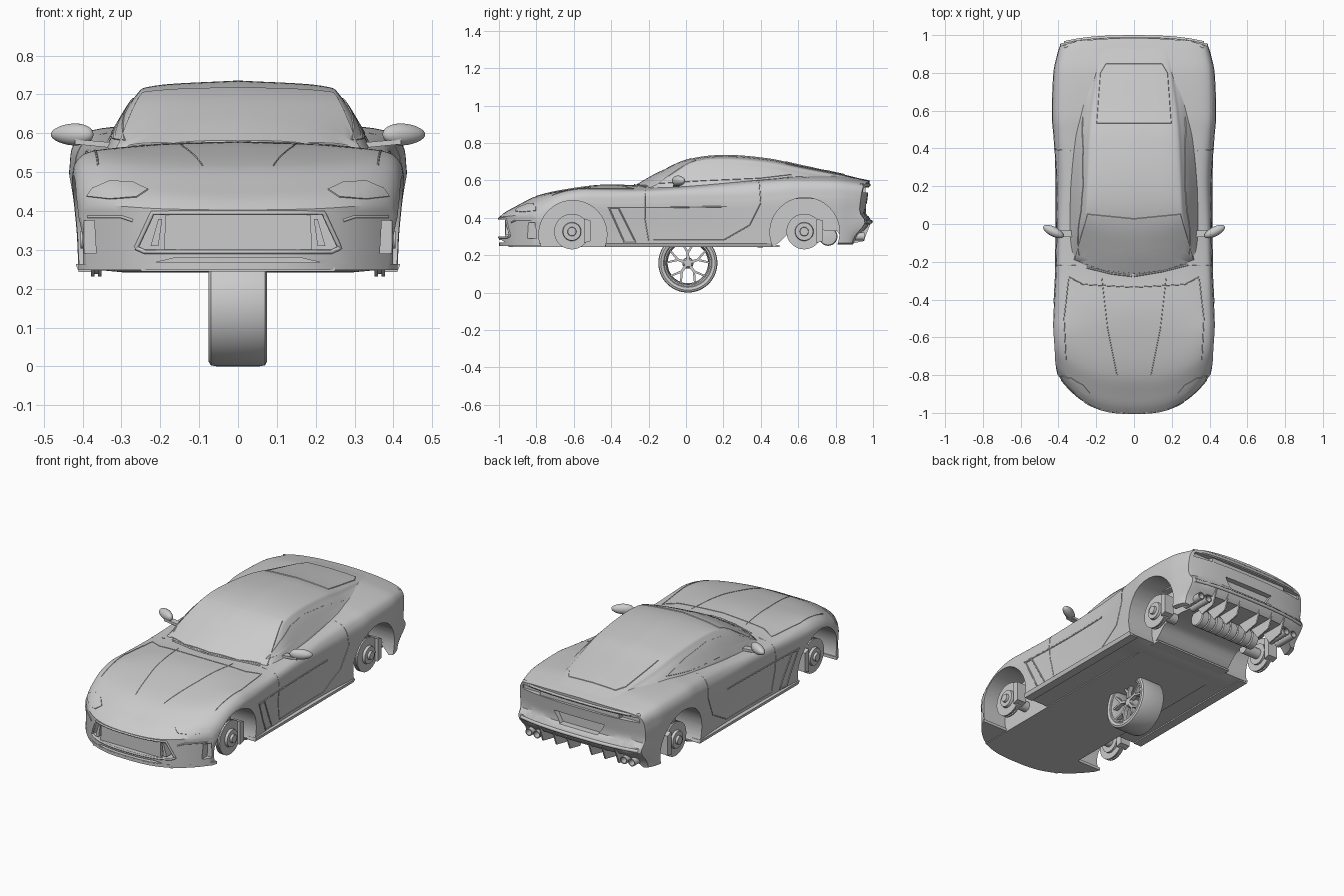
import bpy, bmesh, math
from mathutils import Vector
from mathutils.bvhtree import BVHTree

if "Cube" in bpy.data.objects:
    bpy.data.objects.remove(bpy.data.objects["Cube"])


def finish(bm, name, mirror=False, angle=30):
    if mirror:
        bmesh.ops.mirror(bm, geom=bm.verts[:] + bm.edges[:] + bm.faces[:], axis='X', merge_dist=1e-5)
    bmesh.ops.remove_doubles(bm, verts=bm.verts[:], dist=1e-5)
    bmesh.ops.recalc_face_normals(bm, faces=bm.faces[:])
    me = bpy.data.meshes.new(name)
    bm.to_mesh(me)
    bm.free()
    smooth(me, angle)
    ob = bpy.data.objects.new(name, me)
    bpy.context.collection.objects.link(ob)
    return ob


def smooth(me, angle=30):
    me.polygons.foreach_set("use_smooth", [True] * len(me.polygons))
    me.set_sharp_from_angle(angle=math.radians(angle))


def curve_at(rows, t):
    """Smooth interpolation of rows (t, a, b, ...)."""
    t = min(max(t, rows[0][0]), rows[-1][0])
    k = next(i for i in range(len(rows) - 1) if t <= rows[i + 1][0])
    p, q = rows[k], rows[k + 1]
    a, b = rows[max(k - 1, 0)], rows[min(k + 2, len(rows) - 1)]
    h = q[0] - p[0]
    s = (t - p[0]) / h
    out = []
    for i in range(1, len(p)):
        m0 = (q[i] - a[i]) / (q[0] - a[0]) * h
        m1 = (b[i] - p[i]) / (b[0] - p[0]) * h
        out.append((2*s**3 - 3*s*s + 1) * p[i] + (s**3 - 2*s*s + s) * m0
                   + (3*s*s - 2*s**3) * q[i] + (s**3 - s*s) * m1)
    return out


def place(axis, u, v, a):
    return Vector({'x': (a, u, v), 'y': (u, a, v), 'z': (u, v, a)}[axis])


def prism(name, pts, axis, lo, hi, mirror=False):
    bm = bmesh.new()
    A, B = ([bm.verts.new(place(axis, u, v, a)) for u, v in pts] for a in (lo, hi))
    bm.faces.new(A)
    bm.faces.new(B)
    for i in range(len(pts)):
        j = (i + 1) % len(pts)
        bm.faces.new((A[i], A[j], B[j], B[i]))
    return finish(bm, name, mirror)


def lathe(name, prof, axis, u, v, mirror=False, steps=48):
    """Spin a profile of (along axis, radius) around an axis through u, v."""
    bm = bmesh.new()
    vs = [bm.verts.new(place(axis, u, v + r, a)) for a, r in prof]
    es = [bm.edges.new(e) for e in zip(vs, vs[1:])]
    bmesh.ops.spin(bm, geom=vs + es, cent=place(axis, u, v, 0), axis=place(axis, 0, 0, 1),
                   dvec=(0, 0, 0), angle=2 * math.pi, steps=steps)
    return finish(bm, name, mirror)


def loft(name, table, section, n, width, power, deform=lambda p: p, rows=12):
    """Half sections along y, bowed in plan, closed at both ends and mirrored."""
    bm = bmesh.new()
    y0, y1 = table[0][0], table[-1][0]

    def ring(y):
        vals = curve_at(table, y)
        return [(x, y, z, vals[0]) for x, z in section(vals[1:])]

    def vert(x, y, z, bow):
        return bm.verts.new(deform(Vector((x, y + bow * (abs(x) / width) ** power, z))))

    rings = [ring(y0 + (y1 - y0) * i / n) for i in range(n + 1)]
    grid = [[vert(*p) for p in r] for r in rings]
    for r, s in zip(grid, grid[1:]):
        for i in range(len(r) - 1):
            bm.faces.new((r[i], r[i + 1], s[i + 1], s[i]))
    for pts, edge in ((rings[0], grid[0]), (rings[-1], grid[-1])):
        N = len(pts) // 2
        cols = []
        for i in range(N):
            p, q = pts[i], pts[2 * N - i]
            mids = [vert(*[p[k] + (q[k] - p[k]) * j / rows for k in range(4)]) for j in range(1, rows)]
            cols.append([edge[i]] + mids + [edge[2 * N - i]])
        for c, d in zip(cols, cols[1:]):
            for j in range(rows):
                bm.faces.new((c[j], d[j], d[j + 1], c[j + 1]))
        bm.faces.new(cols[-1] + [edge[N]])
    return finish(bm, name, True, 35)


def linear(pts, k):
    out = [tuple(Vector(p).lerp(Vector(q), j / k)) for p, q in zip(pts, pts[1:]) for j in range(k)]
    return out + [tuple(pts[-1])]


def flow(pts, k):
    rows = [(i, *p) for i, p in enumerate(pts)]
    return [tuple(curve_at(rows, j / k)) for j in range((len(pts) - 1) * k + 1)]


# Body shell: y, bow, half width, top, edge, shoulder, waist, floor
BODY = [(-1.0, .21, .405, .402, .415, .41, .38, .25), (-.97, .20, .412, .427, .445, .435, .39, .25),
        (-.92, .18, .42, .455, .475, .46, .41, .25), (-.8, .14, .425, .515, .525, .505, .45, .25),
        (-.62, .06, .428, .556, .553, .525, .48, .25), (-.45, 0, .425, .577, .555, .525, .47, .25),
        (-.25, 0, .415, .575, .552, .53, .47, .25), (0, 0, .41, .585, .565, .54, .48, .25),
        (.25, 0, .412, .595, .585, .545, .48, .25), (.47, 0, .427, .615, .602, .56, .49, .25),
        (.57, 0, .435, .628, .608, .57, .50, .33), (.8, 0, .427, .63, .605, .57, .50, .33),
        (.93, -.03, .408, .61, .59, .56, .50, .33), (.985, -.04, .397, .599, .58, .55, .48, .33)]


def body_section(v):
    w, zt, ze, zs, zm, zc = v
    zb = .25 if zc < .3 else .258
    low = [(0, zc), (.7*w, zc), (.9*w, zb), (.965*w, zb + .006), (.975*w, .34), (w, zm)]
    up = [(w, zm), (.975*w, zs), (.86*w, ze), (.5*w, .7*zt + .3*ze), (0, zt)]
    return linear(low, 4) + flow(up, 5)[1:]


TAIL = [(.24, -.07), (.3, -.05), (.36, 0), (.39, .004), (.42, -.02), (.5, -.015), (.58, -.004), (.62, 0)]


def body_deform(p):
    t = min(max((p.y - .8) / .15, 0), 1)
    p.y += t * t * curve_at(TAIL, p.z)[0]
    return p


body = loft("body_shell", BODY, body_section, 90, .41, 2.8, body_deform)

# Cabin: y, bow, belt width, belt height, rail width, rail height, top
CABIN = [(-.27, .09, .34, .545, .30, .556, .572), (-.14, .085, .343, .555, .30, .618, .645),
         (.02, .045, .342, .565, .272, .682, .714), (.21, 0, .337, .58, .265, .692, .736),
         (.45, 0, .315, .60, .255, .673, .716), (.61, 0, .29, .605, .24, .645, .681),
         (.82, 0, .27, .59, .21, .612, .637), (.96, 0, .25, .57, .2, .588, .602)]


def cabin_section(v):
    wb, zb, wr, zr, zt = v
    low = [(0, .5), (.8*wb, .5), (wb, .5), (wb, zb)]
    up = [(wb, zb), (wr, zr), (.8*wr, zr + .7*(zt - zr)), (0, zt)]
    return linear(low, 7) + flow(up, 7)[1:]


cabin = loft("cabin", CABIN, cabin_section, 60, .34, 2)

dg = bpy.context.evaluated_depsgraph_get()
trees = [BVHTree.FromObject(o, dg) for o in (body, cabin)]
VIEWS = {'front': ('y', -2), 'back': ('y', 2), 'side': ('x', 2), 'top': ('z', 2)}


def project(view, u, v, lift):
    axis, a = VIEWS[view]
    o, d = place(axis, u, v, a), place(axis, 0, 0, -a).normalized()
    hits = [h for h in (t.ray_cast(o, d) for t in trees) if h[0]]
    h = min(hits, key=lambda h: h[3]) if hits else trees[0].find_nearest(o + d * 1.2)
    return h[0] + h[1] * (lift if h[1].dot(d) < 0 else -lift)


def trace(name, view, pts, r=.0025, mirror=True, closed=False):
    """Thin strip lying on the body surface."""
    path = linear(list(pts) + ([pts[0]] if closed else []), 10)
    cu = bpy.data.curves.new(name, 'CURVE')
    cu.dimensions, cu.bevel_depth, cu.bevel_resolution = '3D', r, 1
    for sx in ((1, -1) if mirror else (1,)):
        sp = cu.splines.new('POLY')
        sp.points.add(len(path) - 1)
        for q, (u, v) in zip(sp.points, path):
            c = project(view, u, v, 0)
            q.co = (c.x * sx, c.y, c.z, 1)
    bpy.context.collection.objects.link(bpy.data.objects.new(name, cu))


def patch(name, view, pts, mirror=False):
    """Slightly raised panel that follows the body surface."""
    path = [Vector(p) for p in linear(list(pts) + [pts[0]], 8)[:-1]]
    c = sum(path, Vector((0, 0))) / len(path)
    bm = bmesh.new()
    rings = [[bm.verts.new(project(view, *c.lerp(p, s), lift)) for p in path]
             for s, lift in ((1, -.002), (.98, .003), (.8, .003), (.6, .003), (.4, .003), (.2, .003))]
    for r, s in zip(rings, rings[1:]):
        for i in range(len(r)):
            bm.faces.new((r[i - 1], r[i], s[i], s[i - 1]))
    bm.faces.new(rings[-1])
    finish(bm, name, mirror)


# Glass, lamps and panel lines
patch("windscreen", 'top', [(-.32, -.19), (-.17, -.245), (0, -.262), (.17, -.245), (.32, -.19),
                            (.25, .055), (0, .03), (-.25, .055)])
patch("side_window", 'side', [(-.17, .58), (-.05, .635), (.07, .677), (.2, .69), (.4, .668),
                              (.57, .63), (.4, .61), (.1, .597)], True)
patch("rear_window", 'top', [(-.2, .53), (.2, .53), (.18, .8), (.15, .85), (-.15, .85), (-.18, .8)])
patch("headlight", 'front', [(.23, .455), (.27, .474), (.33, .477), (.375, .458), (.39, .437),
                             (.33, .43), (.26, .435)], True)
trace("door_seam", 'side', [(-.22, .56), (-.22, .4), (-.2, .28), (.2, .28), (.34, .36), (.4, .48), (.39, .6)])
trace("side_crease", 'side', [(-.42, .455), (-.1, .455), (.22, .46)], .004)
trace("side_vent", 'side', [(-.41, .45), (-.36, .45), (-.27, .27), (-.33, .27)], .004, closed=True)
trace("bonnet_seam", 'top', [(0, -.335), (.27, -.32), (.345, -.28), (.37, -.5), (.36, -.72)])
trace("bonnet_crease", 'top', [(.17, -.29), (.14, -.55), (.09, -.8)], .002)
trace("wiper", 'top', [(.0, -.275), (.15, -.25), (.29, -.215)], .005, False)
trace("wiper_left", 'top', [(-.25, -.23), (-.12, -.262), (-.01, -.275)], .005, False)
trace("grille_frame", 'front', [(-.262, .305), (-.22, .395), (.22, .395), (.262, .305), (.24, .295), (-.24, .295)],
      .006, False, True)
trace("bumper_crease", 'front', [(.27, .375), (.3, .385), (.385, .385)], .004)
trace("tail_lip", 'back', [(-.37, .575), (.37, .575)], .008, False)
trace("rear_bumper_edge", 'back', [(-.37, .378), (.37, .378)], .01, False)


# Cut wheel arches, intakes and rear recesses
def circle(y, z, r, n=56):
    return [(y + r * math.cos(2*math.pi*i/n), z + r * math.sin(2*math.pi*i/n)) for i in range(n)]


cutters = [prism("cut_front_arch", circle(-.605, .31, .182), 'x', .25, .5, True),
           prism("cut_rear_arch", circle(.635, .322, .186), 'x', .25, .5, True),
           prism("cut_grille", [(-.255, .305), (-.217, .39), (.217, .39), (.255, .305), (.24, .298), (-.24, .298)],
                 'y', -1.1, -.9),
           prism("cut_intake", [(.365, .29), (.397, .29), (.397, .375), (.37, .375)], 'y', -1, -.8, True),
           prism("cut_lower_slot", [(-.21, .268), (.21, .268), (.16, .28), (-.16, .28)], 'y', -1.1, -.95),
           prism("cut_tail_band", [(-.37, .535), (.37, .535), (.365, .562), (-.365, .562)], 'y', .935, 1.1),
           prism("cut_plate_recess", [(-.12, .41), (.12, .41), (.16, .475), (-.16, .475)], 'y', .935, 1.1)]
for c in cutters:
    m = body.modifiers.new(c.name, 'BOOLEAN')
    m.operation, m.object, m.solver = 'DIFFERENCE', c, 'EXACT'
dg = bpy.context.evaluated_depsgraph_get()
cut_mesh = bpy.data.meshes.new_from_object(body.evaluated_get(dg))
body.modifiers.clear()
body.data = cut_mesh
smooth(cut_mesh)
for c in cutters:
    bpy.data.objects.remove(c)

# Grille, splitter, sills and floor
prism("grille_mesh", [(-.19, .298), (.19, .298), (.187, .392), (-.187, .392)], 'y', -.968, -.95)
prism("grille_bar", [(.205, .31), (.225, .31), (.205, .38), (.195, .38)], 'y', -.965, -.9, True)
nose = [(x / 50, -1 + .21 * (abs(x / 50) / .41) ** 2.8) for x in range(-20, 21)]
prism("front_splitter", nose + [(.41, -.775), (-.41, -.775)], 'z', .248, .264)
prism("side_sill", [(.36, .243), (.41, .243), (.418, .264), (.36, .264)], 'y', -.43, .46, True)
prism("floor_panel", [(-.25, -.95), (.25, -.95), (.25, .5), (-.25, .5)], 'z', .244, .254)

# Rear diffuser, silencer and exhausts
for x in (.065, .15, .235):
    prism("diffuser_fin", [(.8, .34), (.985, .365), (.95, .275), (.86, .257)], 'x', x, x + .008, True)
rib = [(-.2, 0)] + [(-.2 + .05 * i + d, r) for i in range(8) for d, r in ((0, .05), (.04, .05), (.045, .045))]
lathe("silencer", rib + [(.2, 0)], 'x', .76, .3)
for x in (.275, .325):
    lathe("exhaust_tip", [(.82, .016), (.82, .021), (.955, .021), (.955, .016), (.83, .016)], 'y', x, .3, True, 24)

# Brakes and axles
disc = [(.352, 0), (.352, .095), (.36, .095), (.36, .088), (.37, .088), (.37, .095), (.378, .095),
        (.378, .05), (.392, .047), (.392, .024), (.405, .022), (.405, 0)]
for y in (-.61, .632):
    lathe("brake_disc", disc, 'x', y, .326, True)
    lathe("axle_hub", [(.24, 0), (.24, .03), (.34, .03), (.34, .06), (.352, .06)], 'x', y, .326, True, 24)
    prism("brake_caliper", [(y + .065, .265), (y + .1, .275), (y + .1, .385), (y + .065, .395)],
          'x', .335, .395, True)

# Door mirrors
bm = bmesh.new()
bmesh.ops.create_uvsphere(bm, u_segments=28, v_segments=16, radius=1)
for v in bm.verts:
    x, y, z = v.co
    v.co = (.427 + .055 * x, -.04 + .028 * y + .022 * x, .597 + .028 * z * (1 - .15 * x))
finish(bm, "mirror_housing", True)
prism("mirror_arm", [(.32, .562), (.42, .572), (.42, .585), (.32, .576)], 'y', -.07, -.035, True)

# Single wheel at the centre
WY, WZ = .01, .158
tyre = [(-.06, .122), (-.071, .13), (-.076, .145), (-.07, .155), (-.055, .158), (.055, .158), (.07, .155),
        (.075, .145), (.071, .13), (.06, .122), (-.06, .122)]
lathe("tyre", tyre, 'x', WY, WZ, steps=64)
lathe("rim", [(-.065, .124), (-.065, .116), (-.03, .108), (.045, .112), (.067, .119), (.067, .126)], 'x', WY, WZ, steps=64)
lathe("wheel_hub", [(.0, 0), (.0, .03), (.045, .028), (.052, .02), (.052, 0)], 'x', WY, WZ)


def spoke(r0, a0, r1, a1, w):
    p, q = (Vector((WY + r * math.cos(a), WZ + r * math.sin(a))) for r, a in ((r0, a0), (r1, a1)))
    n = (q - p).normalized().orthogonal() * w
    prism("spoke", [p + n, q + n * .8, q - n * .8, p - n], 'x', .032, .056)


for i in range(5):
    a = math.pi / 2 + i * math.tau / 5
    spoke(.02, a, .062, a, .008)
    for d in (-.3, .3):
        spoke(.055, a, .117, a + d, .006)
